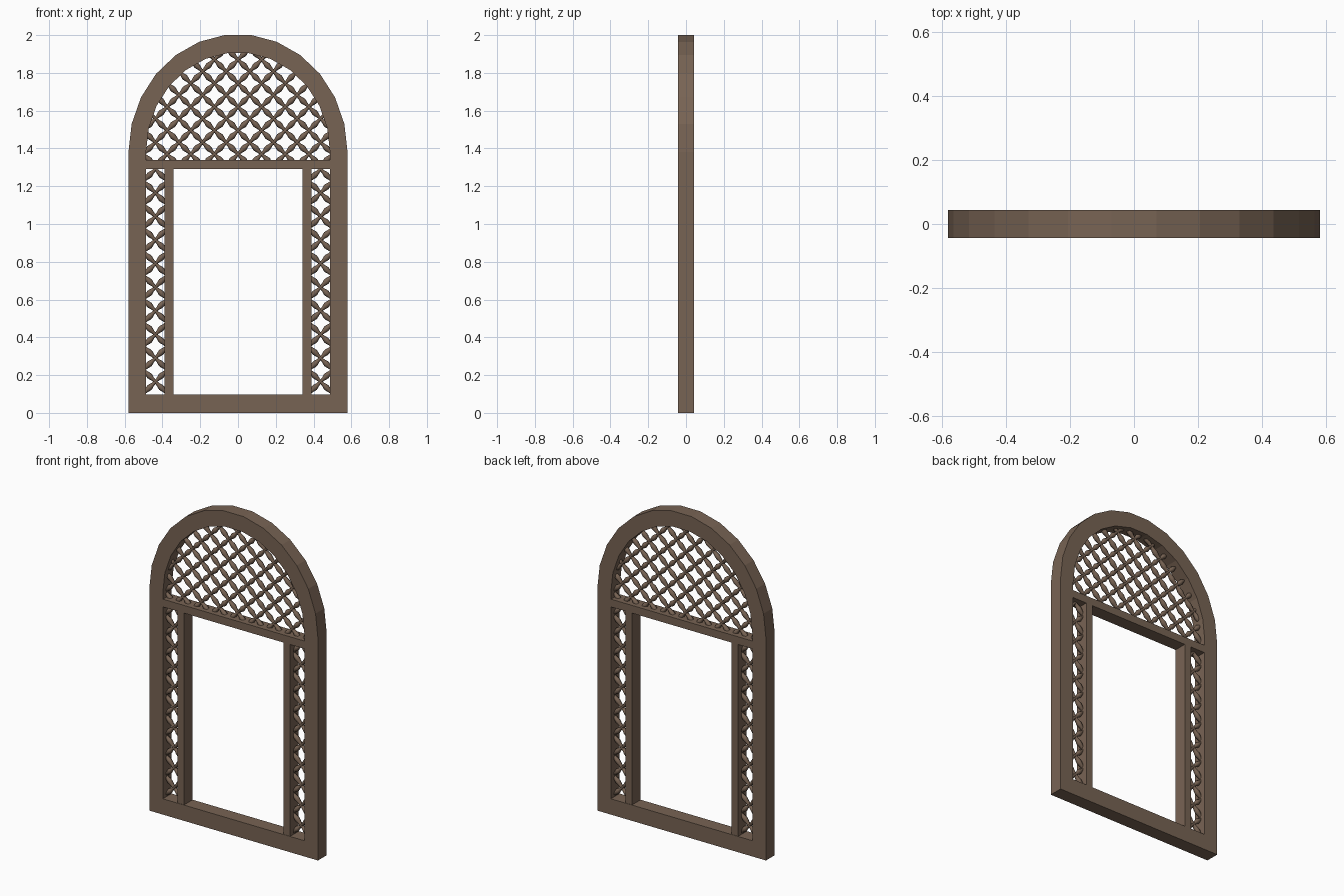
import bpy, math

if "Cube" in bpy.data.objects:
    bpy.data.objects.remove(bpy.data.objects["Cube"])

wood = bpy.data.materials.new("brown wood")
wood.diffuse_color = (0.187, 0.126, 0.088, 1)
wood.use_nodes = True
wood.node_tree.nodes["Principled BSDF"].inputs["Base Color"].default_value = wood.diffuse_color

HALF = 0.043            # half depth of the frame
SPRING = 1.38           # height where the arch starts


def make(name, verts, faces):
    me = bpy.data.meshes.new(name)
    me.from_pydata(verts, [], faces)
    me.materials.append(wood)
    me.update()
    ob = bpy.data.objects.new(name, me)
    bpy.context.collection.objects.link(ob)
    return ob


def box(name, x0, x1, z0, z1, d):
    v = [(x, y, z) for x in (x0, x1) for y in (-d, d) for z in (z0, z1)]
    f = [(0, 1, 3, 2), (4, 6, 7, 5), (0, 4, 5, 1), (2, 3, 7, 6), (0, 2, 6, 4), (1, 5, 7, 3)]
    return make(name, v, f)


def outline(w, rise, foot, n=13):
    """Straight jambs with a faceted arch, from right foot to left foot."""
    arch = [(w * math.cos(math.pi * i / n), SPRING + rise * math.sin(math.pi * i / n))
            for i in range(n + 1)]
    return [(w, foot)] + arch + [(-w, foot)]


# Arched frame with its bottom sill: ring between two closed outlines
outer = outline(0.58, 0.625, 0.0)
inner = outline(0.487, 0.528, 0.098)
n = len(outer)
verts = [(x, y, z) for y in (-HALF, HALF) for loop in (outer, inner) for x, z in loop]
faces = []
for i in range(n):
    j = (i + 1) % n
    faces += [(i, n + i, n + j, j),                              # front
              (2 * n + i, 2 * n + j, 3 * n + j, 3 * n + i),      # back
              (i, j, 2 * n + j, 2 * n + i),                      # outside
              (n + i, 3 * n + i, 3 * n + j, n + j)]              # inside
frame = make("arched_frame", verts, faces)

# Cross rail and the two mullions beside the opening
box("cross_rail", -0.49, 0.49, 1.29, 1.338, 0.041)
for s, side in ((-1, "left"), (1, "right")):
    a, b = sorted((s * 0.342, s * 0.388))
    box(side + "_mullion", a, b, 0.09, 1.3, 0.041)


def lattice(name, ax, az, cell, inside, sides=6, sub=8):
    """Crossing diagonal bars, swelling halfway between crossings."""
    edge = cell / math.sqrt(2)
    verts, faces = [], []
    r2 = math.sqrt(0.5)
    for dx, dz in ((r2, r2), (-r2, r2)):
        for k in range(-20, 21):
            prev = None
            for i in range(-20 * sub, 20 * sub + 1):
                t, o = i * edge / sub, k * edge
                x, z = ax + dx * t - dz * o, az + dz * t + dx * o
                if not inside(x, z):
                    if prev is not None:
                        faces.append(tuple(range(prev, prev + sides)))
                    prev = None
                    continue
                swell = (0.5 - 0.5 * math.cos(2 * math.pi * i / sub)) ** 2
                r, depth = 0.0085 + 0.0075 * swell, 0.012 + 0.004 * swell
                start = len(verts)
                for q in range(sides):
                    a = 2 * math.pi * q / sides
                    w = r * math.cos(a)
                    verts.append((x - dz * w, depth * math.sin(a), z + dx * w))
                if prev is None:
                    faces.append(tuple(range(start + sides - 1, start - 1, -1)))
                else:
                    for q in range(sides):
                        p = (q + 1) % sides
                        faces.append((prev + q, prev + p, start + p, start + q))
                prev = start
    ob = make(name, verts, faces)
    for p in ob.data.polygons:
        p.use_smooth = len(p.vertices) == 4
    return ob


# Lattice in the arch and in both side lights
def in_arch(x, z):
    return (z > 1.325 and abs(x) < 0.505
            and (x / 0.505) ** 2 + (max(z - SPRING, 0) / 0.545) ** 2 < 1)


lattice("arch_lattice", 0.0, 1.37, 0.125, in_arch)
for s, side in ((-1, "left"), (1, "right")):
    lattice(side + "_lattice", s * 0.4375, 0.165, 0.125,
            lambda x, z: 0.38 < s * x < 0.497 and 0.088 < z < 1.3)
